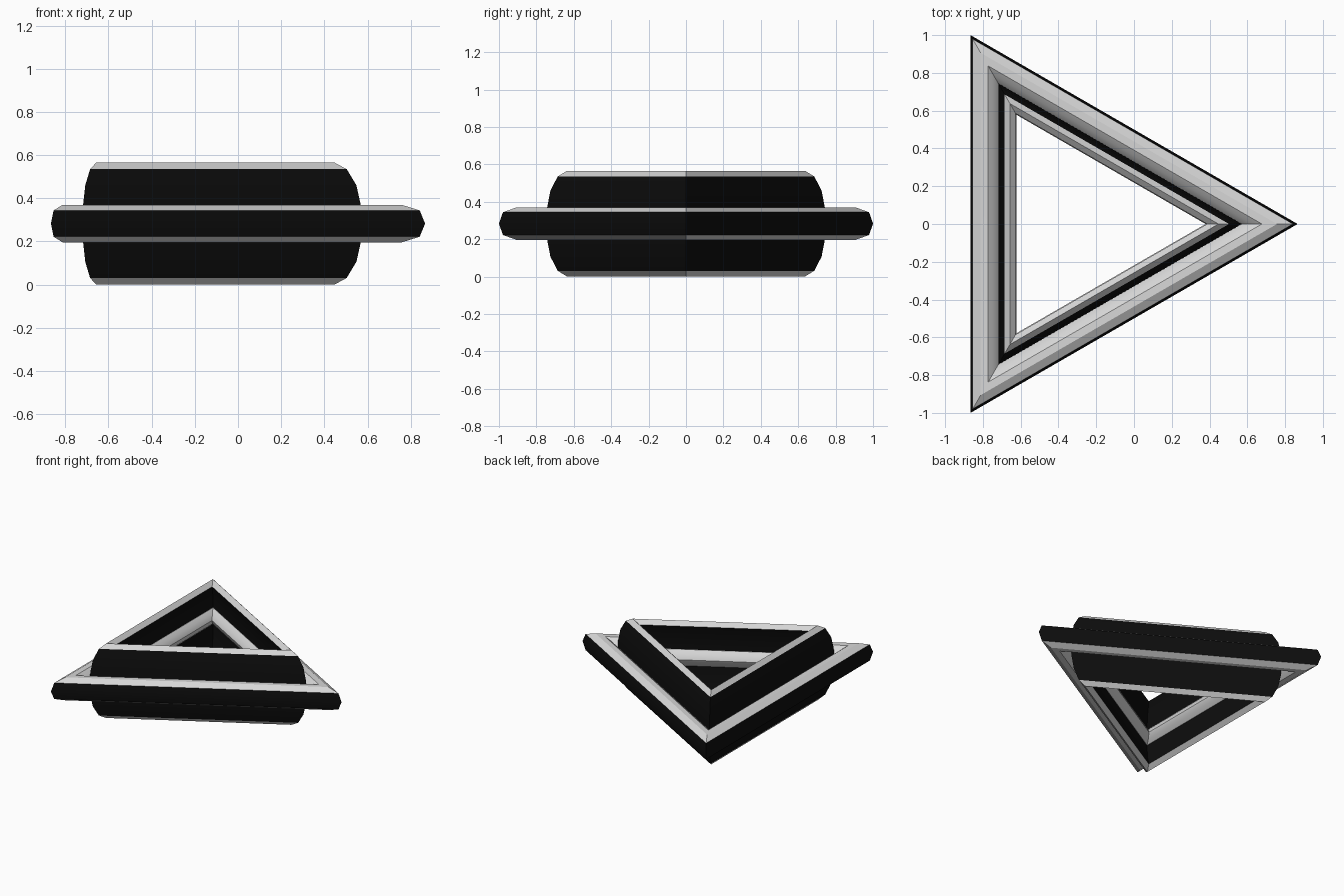
import bpy, bmesh, math

if "Cube" in bpy.data.objects:
    bpy.data.objects.remove(bpy.data.objects["Cube"])

MID = 0.283            # height of the symmetry plane
CX = -0.2887           # centroid of the triangle


def material(name, value):
    m = bpy.data.materials.new(name)
    m.diffuse_color = (value, value, value, 1)
    m.use_nodes = True
    m.node_tree.nodes["Principled BSDF"].inputs["Base Color"].default_value = m.diffuse_color
    return m


BLACK = material("black", 0.004)
GREY = material("light grey", 0.68)


def mirrored(half):
    """Closed profile from its upper half: (corner radius, height above middle, colour of next face)."""
    pts = [(r, h) for r, h, c in half]
    cols = [c for r, h, c in half][:-1]
    low = [(r, -h) for r, h in reversed(pts) if h > 0]
    # the first and last points lie on the symmetry plane
    return pts + low, cols + cols[::-1]


def triangle_ring(name, half):
    """Sweep a profile around a triangle with mitred corners."""
    pts, cols = mirrored(half)
    bm = bmesh.new()
    rings = []
    for k in range(3):
        a = math.radians(120 * k)
        rings.append([bm.verts.new((CX + r * math.cos(a), r * math.sin(a), MID + h))
                      for r, h in pts])
    n = len(pts)
    for k in range(3):
        a, b = rings[k], rings[(k + 1) % 3]
        for i in range(n):
            j = (i + 1) % n
            f = bm.faces.new((a[i], b[i], b[j], a[j]))
            f.material_index = cols[i]
    bmesh.ops.recalc_face_normals(bm, faces=bm.faces)
    me = bpy.data.meshes.new(name)
    bm.to_mesh(me)
    bm.free()
    me.materials.append(BLACK)
    me.materials.append(GREY)
    ob = bpy.data.objects.new(name, me)
    bpy.context.collection.objects.link(ob)
    bpy.ops.object.select_all(action='DESELECT')
    ob.select_set(True)
    bpy.context.view_layer.objects.active = ob
    bpy.ops.object.shade_smooth_by_angle(angle=math.radians(25))
    return ob


# Tall curved band with grey bevelled rims
triangle_ring("tall_band", [
    (0.860, 0.0, 0), (0.857, 0.087, 0), (0.837, 0.177, 0), (0.792, 0.252, 1),
    (0.736, 0.282, 1), (0.676, 0.252, 0), (0.725, 0.177, 0), (0.748, 0.087, 0),
    (0.752, 0.0, 0)])

# Flat outer flange with a black edge
triangle_ring("outer_flange", [
    (1.155, 0.0, 0), (1.130, 0.061, 1), (1.046, 0.087, 1), (0.966, 0.085, 1),
    (0.915, 0.065, 1), (0.850, 0.015, 1), (0.830, 0.0, 1)])

# Grey lip around the inside of the opening
triangle_ring("inner_lip", [
    (0.820, 0.0, 1), (0.800, 0.062, 1), (0.745, 0.062, 1), (0.700, 0.040, 1),
    (0.668, 0.0, 1)])
